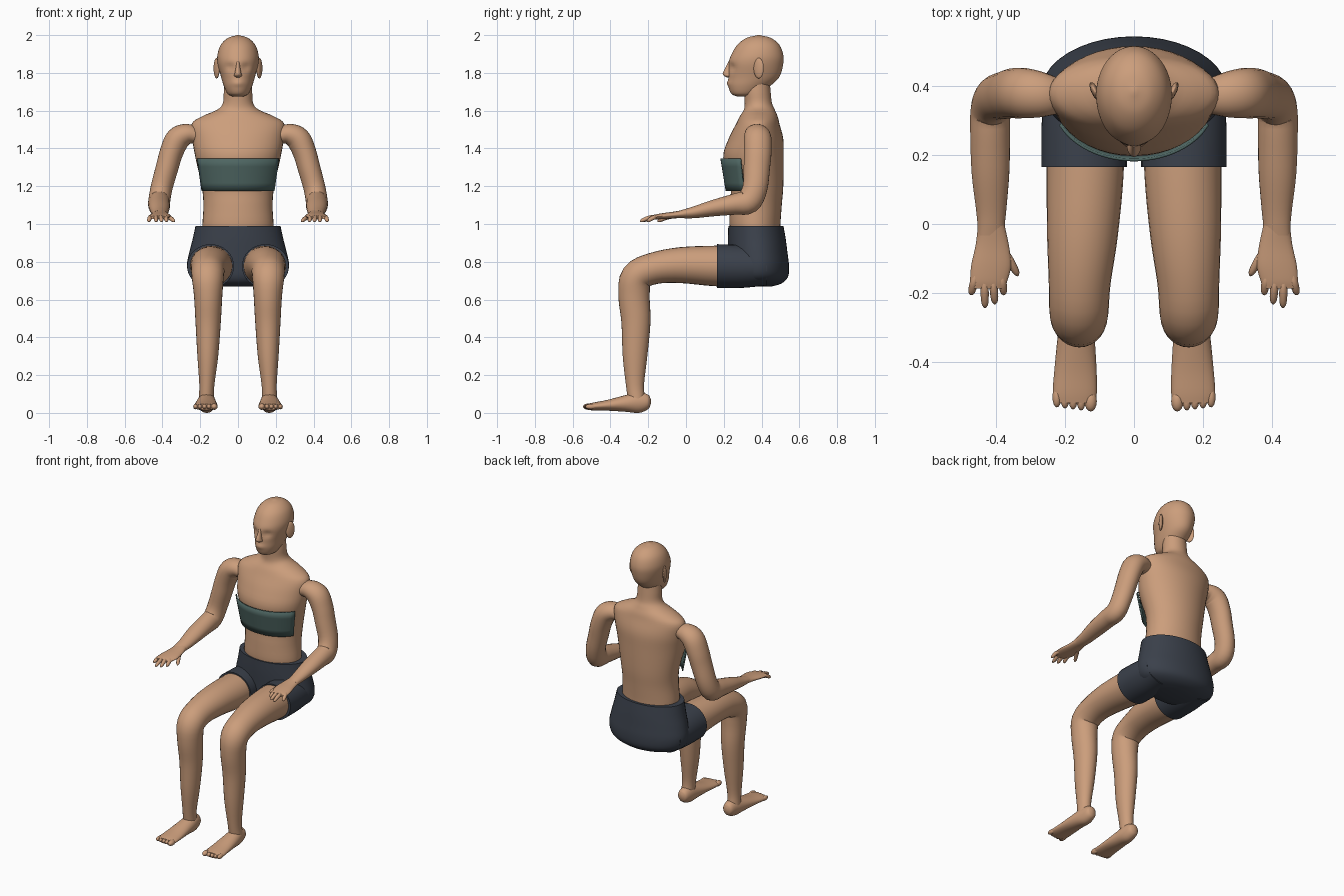
import bpy, bmesh, math
from mathutils import Vector

if "Cube" in bpy.data.objects:
    bpy.data.objects.remove(bpy.data.objects["Cube"])


def material(name, rgb):
    m = bpy.data.materials.new(name)
    m.diffuse_color = (*rgb, 1)
    m.use_nodes = True
    m.node_tree.nodes["Principled BSDF"].inputs["Base Color"].default_value = m.diffuse_color
    return m


SKIN = material("skin", (0.60, 0.34, 0.20))
NAVY = material("dark_navy_cloth", (0.043, 0.052, 0.07))
TEAL = material("grey_teal_cloth", (0.075, 0.13, 0.12))


def finish(bm, name, mat, angle=50):
    bmesh.ops.recalc_face_normals(bm, faces=bm.faces)
    me = bpy.data.meshes.new(name)
    bm.to_mesh(me)
    bm.free()
    me.materials.append(mat)
    ob = bpy.data.objects.new(name, me)
    bpy.context.collection.objects.link(ob)
    bpy.ops.object.select_all(action='DESELECT')
    ob.select_set(True)
    bpy.context.view_layer.objects.active = ob
    bpy.ops.object.shade_smooth_by_angle(angle=math.radians(angle))
    return ob


def spline(rows, steps):
    """Catmull-Rom interpolation through rows of numbers."""
    r = [Vector(p) for p in rows]
    r = [2 * r[0] - r[1]] + r + [2 * r[-1] - r[-2]]
    out = []
    for i in range(1, len(r) - 2):
        a, b, c, d = r[i - 1:i + 3]
        for k in range(steps):
            t = k / steps
            out.append(0.5 * (2 * b + (c - a) * t + (2 * a - 5 * b + 4 * c - d) * t * t
                              + (3 * b - a - 3 * c + d) * t ** 3))
    return out + [r[-2]]


def loft(name, rows, mat, v0, axis=None, n=24, steps=4, side=1, shape=None):
    """Skin rows of (x, y, z, ru, rv); v0 is the starting direction of rv."""
    pts = spline(rows, steps)
    pos = [Vector(p[:3]) for p in pts]
    bm = bmesh.new()
    rings, v, last = [], Vector(v0), None
    for i, p in enumerate(pts):
        t = Vector(axis) if axis else (pos[min(i + 1, len(pos) - 1)] - pos[max(i - 1, 0)]).normalized()
        if last:
            v = last.rotation_difference(t) @ v
        v = (v - t * v.dot(t)).normalized()
        u, last = v.cross(t), t
        ru, rv = max(p[3], 0.002), max(p[4], 0.002)
        ring = []
        for k in range(n):
            a = math.tau * k / n
            q = pos[i] + u * ru * math.cos(a) + v * rv * math.sin(a)
            if shape:
                q = shape(q)
            ring.append(bm.verts.new((q.x * side, q.y, q.z)))
        rings.append(ring)
    for a, b in zip(rings, rings[1:]):
        for k in range(n):
            bm.faces.new((a[k], a[(k + 1) % n], b[(k + 1) % n], b[k]))
    bm.faces.new(rings[0])
    bm.faces.new(rings[-1])
    return finish(bm, name, mat)


def stack(name, rows, mat, **kw):
    """Upright loft from rows of (z, y, rx, ry)."""
    return loft(name, [(0, y, z, rx, ry) for z, y, rx, ry in rows], mat,
                (0, 1, 0), axis=(0, 0, 1), **kw)


def ellipsoid(name, c, r, mat, tilt=0):
    bm = bmesh.new()
    bmesh.ops.create_uvsphere(bm, u_segments=16, v_segments=10, radius=1)
    for w in bm.verts:
        x, y, z = w.co.x * r[0], w.co.y * r[1], w.co.z * r[2]
        w.co = (c[0] + x * math.cos(tilt) + y * math.sin(tilt),
                c[1] - x * math.sin(tilt) + y * math.cos(tilt), c[2] + z)
    return finish(bm, name, mat)


# Torso with neck
stack("torso", [(.95, .37, .185, .13), (1.0, .365, .188, .135), (1.1, .37, .183, .137),
                (1.2, .375, .192, .14), (1.35, .357, .225, .16), (1.45, .37, .242, .145),
                (1.53, .38, .245, .115), (1.57, .385, .19, .10), (1.605, .388, .11, .082),
                (1.64, .383, .08, .072), (1.70, .378, .075, .07), (1.76, .378, .07, .065)],
      SKIN, n=40)


def face(q):
    """Sunken eye sockets, narrowed chin and slight lips."""
    if q.y < .36:
        eye = math.exp(-((abs(q.x) - .042) / .025) ** 2 - ((q.z - 1.83) / .022) ** 2)
        lip = math.exp(-(q.x / .03) ** 2 - ((q.z - 1.745) / .015) ** 2)
        q.y += .014 * eye - .007 * lip
    return q


# Head, nose, ears
stack("head", [(1.675, .31, .03, .04), (1.69, .315, .055, .075), (1.73, .335, .075, .11),
               (1.78, .36, .09, .135), (1.85, .370, .108, .145), (1.90, .378, .108, .136),
               (1.95, .383, .09, .11), (1.985, .385, .053, .064), (2.0, .385, .004, .005)],
      SKIN, n=48, steps=6, shape=face)
stack("nose", [(1.775, .232, .008, .012), (1.785, .225, .02, .025), (1.80, .222, .017, .027),
               (1.83, .228, .011, .018), (1.86, .236, .008, .012)], SKIN, n=16)

# Wrapped chest band
bm = bmesh.new()
cols, grid = 24, []
for j in range(5):
    f = j / 4
    w = .19 + .025 * f
    row = []
    for i in range(cols + 1):
        x = w * (2 * i / cols - 1)
        y = .358 - .012 * (f - 1) - (.156 + .016 * f) * math.sqrt(1 - (x / (w * 1.09)) ** 2)
        row.append(bm.verts.new((x, y, 1.175 + .172 * f)))
    grid.append(row)
for a, b in zip(grid, grid[1:]):
    for i in range(cols):
        bm.faces.new((a[i], a[i + 1], b[i + 1], b[i]))
band = finish(bm, "chest_band", TEAL)
mod = band.modifiers.new("thickness", 'SOLIDIFY')
mod.thickness = .008
mod.offset = 0

# Shorts body
stack("shorts", [(.99, .37, .225, .146), (.92, .375, .24, .153), (.85, .38, .258, .157),
                 (.78, .385, .27, .16), (.72, .385, .252, .155), (.685, .38, .19, .125),
                 (.668, .38, .10, .07)], NAVY, n=40)

for side, tag in ((1, "left"), (-1, "right")):
    # Shorts leg
    loft("shorts_leg_" + tag, [(.145, .43, .775, .115, .10), (.145, .30, .775, .123, .113),
                               (.145, .165, .777, .124, .116)], NAVY, (0, 0, 1),
         axis=(0, -1, 0), n=32, side=side)
    # Thigh, knee and shin
    loft("leg_" + tag, [(.142, .30, .775, .112, .108), (.142, .15, .778, .112, .107),
                        (.15, -.03, .782, .103, .095), (.158, -.17, .765, .09, .084),
                        (.16, -.262, .72, .085, .083), (.158, -.275, .62, .075, .083),
                        (.158, -.265, .48, .067, .077), (.16, -.27, .30, .055, .065),
                        (.165, -.27, .15, .040, .048), (.168, -.262, .07, .04, .045)],
         SKIN, (0, 0, 1), n=28, side=side)
    # Foot and toes
    loft("foot_" + tag, [(.165, -.186, .06, .01, .012), (.165, -.2, .058, .033, .038),
                         (.165, -.25, .055, .045, .055), (.168, -.32, .05, .053, .044),
                         (.17, -.42, .04, .061, .028), (.172, -.49, .034, .064, .021),
                         (.172, -.52, .032, .057, .016)], SKIN, (0, 0, 1),
         axis=(0, -1, 0), side=side)
    for i in range(5):
        big = i == 0
        ellipsoid(f"toe_{i + 1}_{tag}",
                  (side * (.126 + .0235 * i + (0 if big else .004)), -.515 + .003 * i, .033),
                  (.018 if big else .013, .03, .017 if big else .014), SKIN)
    # Shoulder, upper arm and forearm
    loft("arm_" + tag, [(.215, .37, 1.465, .04, .05), (.265, .375, 1.475, .055, .065),
                        (.318, .38, 1.45, .065, .073), (.352, .38, 1.38, .062, .073),
                        (.375, .375, 1.30, .06, .07), (.405, .365, 1.19, .058, .066),
                        (.417, .33, 1.12, .058, .066), (.418, .26, 1.105, .058, .056),
                        (.417, .15, 1.085, .055, .044), (.415, .05, 1.063, .045, .032),
                        (.415, 0, 1.055, .040, .025), (.414, -.03, 1.051, .04, .02)],
         SKIN, (0, 1, 0), side=side)
    # Hand, fingers and thumb
    loft("hand_" + tag, [(.415, 0, 1.055, .038, .023), (.412, -.06, 1.048, .048, .018),
                         (.415, -.12, 1.042, .058, .016), (.422, -.165, 1.037, .054, .013),
                         (.424, -.187, 1.034, .048, .009)], SKIN, (0, 0, 1),
         axis=(0, -1, 0), side=side)
    digits = [("index_finger", (.385, -.15), (.378, -.205)), ("middle_finger", (.41, -.16), (.404, -.232)),
              ("ring_finger", (.435, -.16), (.433, -.243)), ("little_finger", (.46, -.15), (.474, -.205)),
              ("thumb", (.378, -.075), (.337, -.15))]
    for name, a, b in digits:
        rows = []
        for f, r in ((0, .010), (.4, .012), (.85, .010), (1, .003)):
            rows.append((a[0] + (b[0] - a[0]) * f, a[1] + (b[1] - a[1]) * f,
                         1.038 - .026 * f * f, r, r))
        loft(f"{name}_{tag}", rows, SKIN, (0, 0, 1), n=10, steps=3, side=side)
    # Ear
    ellipsoid("ear_" + tag, (side * .113, .385, 1.825), (.011, .03, .055), SKIN, tilt=side * .45)
